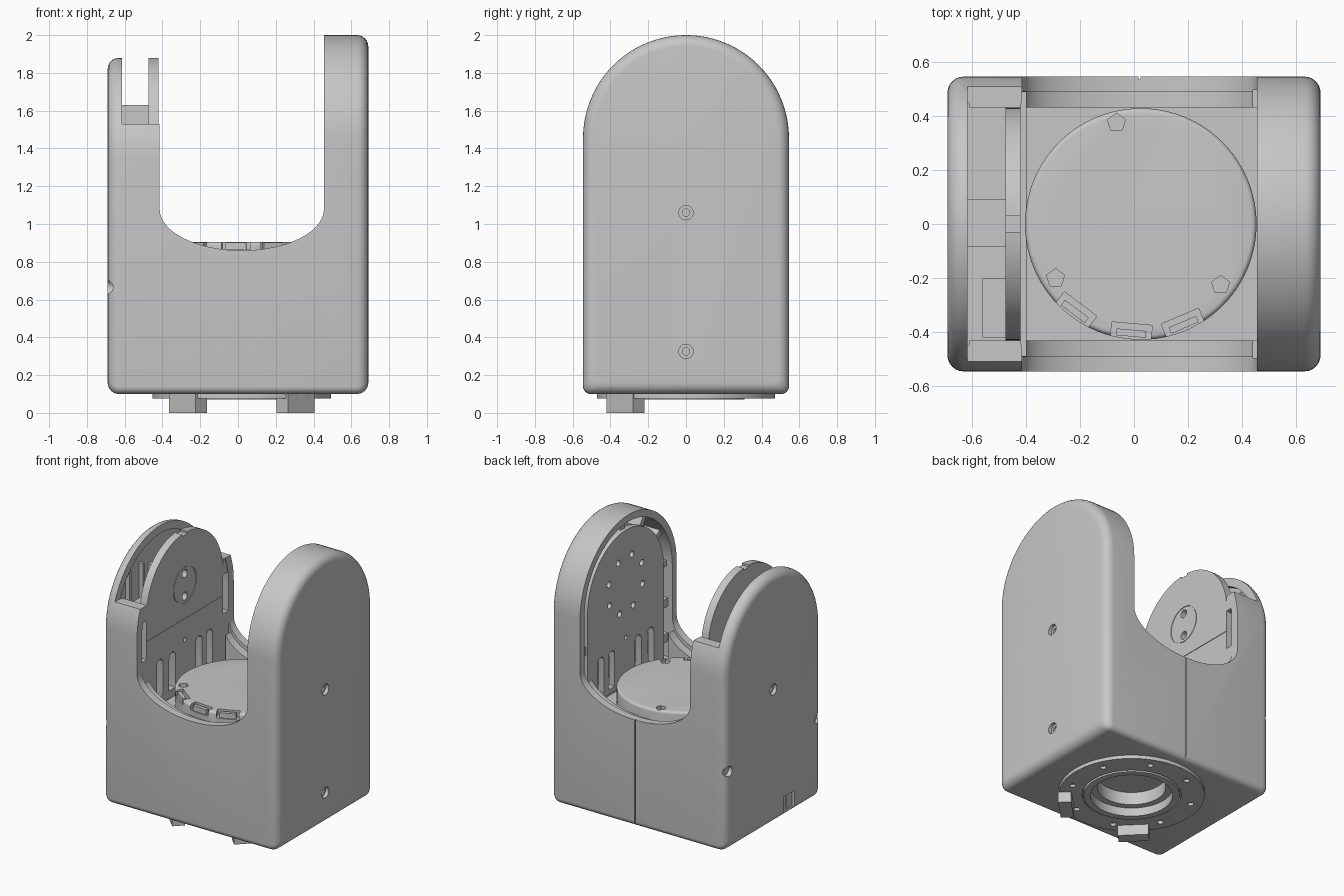
import bpy, bmesh
from math import pi, sin, cos, radians
from mathutils import Matrix, Vector

if "Cube" in bpy.data.objects:
    bpy.data.objects.remove(bpy.data.objects["Cube"], do_unlink=True)

grey = bpy.data.materials.new("plain grey")
grey.use_nodes = True
colour = (0.57, 0.57, 0.57, 1)
grey.diffuse_color = colour
grey.node_tree.nodes["Principled BSDF"].inputs["Base Color"].default_value = colour


def finish(name, bm):
    bmesh.ops.recalc_face_normals(bm, faces=bm.faces)
    me = bpy.data.meshes.new(name)
    bm.to_mesh(me)
    bm.free()
    me.materials.append(grey)
    ob = bpy.data.objects.new(name, me)
    bpy.context.collection.objects.link(ob)
    return ob


def loft(name, rings):
    """Closed solid through a list of equal-length rings of 3D points."""
    bm = bmesh.new()
    loops = [[bm.verts.new(p) for p in ring] for ring in rings]
    bm.faces.new(loops[0])
    bm.faces.new(loops[-1])
    n = len(loops[0])
    for lo, hi in zip(loops, loops[1:]):
        for i in range(n):
            j = (i + 1) % n
            bm.faces.new((lo[i], lo[j], hi[j], hi[i]))
    return finish(name, bm)


def prism(name, pts, axis, a, b):
    """Extrude an outline along x (points are y, z) or y (points are x, z)."""
    if axis == "x":
        return loft(name, [[(d, p[0], p[1]) for p in pts] for d in (a, b)])
    return loft(name, [[(p[0], d, p[1]) for p in pts] for d in (a, b)])


def box(name, x, y, z):
    return prism(name, [(y[0], z[0]), (y[1], z[0]), (y[1], z[1]), (y[0], z[1])], "x", *x)


def bar(name, centre, size, turn):
    bm = bmesh.new()
    m = Matrix.Translation(centre) @ Matrix.Rotation(turn, 4, "Z") @ Matrix.Diagonal((*size, 1))
    bmesh.ops.create_cube(bm, size=1, matrix=m)
    return finish(name, bm)


def cyl(name, centre, r, depth, axis="z", sides=64, bevel=0):
    bm = bmesh.new()
    rot = Matrix.Rotation(pi / 2, 4, "Y") if axis == "x" else Matrix()
    bmesh.ops.create_cone(bm, cap_ends=True, segments=sides, radius1=r, radius2=r, depth=depth)
    if bevel:
        top = [e for e in bm.edges if all(v.co.z > 0 for v in e.verts)]
        bmesh.ops.bevel(bm, geom=top, offset=bevel, segments=4, affect="EDGES", profile=0.5)
    bm.transform(Matrix.Translation(centre) @ rot)
    return finish(name, bm)


def cut(target, *cutters):
    """Subtract each cutter in turn; a cut that would leave nothing is undone."""
    for c in cutters:
        before = target.data.copy()
        m = target.modifiers.new("cut", "BOOLEAN")
        m.operation, m.solver, m.object = "DIFFERENCE", "EXACT", c
        bpy.context.view_layer.objects.active = target
        bpy.ops.object.modifier_apply(modifier=m.name)
        if len(target.data.polygons) < 4:
            target.data = before
        bpy.data.objects.remove(c, do_unlink=True)


def arc(cx, cz, rx, rz, a0, a1, n):
    steps = [radians(a0 + (a1 - a0) * i / n) for i in range(n + 1)]
    return [(cx + rx * cos(t), cz + rz * sin(t)) for t in steps]


def arch(r, cz, z0, foot=0.0):
    """Round-topped outline, optionally with rounded bottom corners."""
    pts = arc(0, cz, r, r, 0, 180, 48)
    if foot:
        w = r - foot
        return pts + arc(-w, z0 + foot, foot, foot, 180, 270, 6) + arc(w, z0 + foot, foot, foot, 270, 360, 6)
    return pts + [(-r, z0), (r, z0)]


def saddle(drop=0.0):
    """U-shaped opening between the two towers."""
    return [(0.455, 2.2), (-0.415, 2.2)] + arc(0.02, 1.08 - drop, 0.435, 0.22, 180, 360, 40)


MID, W, DECK, ROUND = 0.02, 0.545, 0.78, 0.06


def half_shell(name, cz, x_out):
    """Arched block from the middle seam to a rounded outer side."""
    s = 1 if x_out > 0 else -1
    steps = [(MID, 0)]
    for i in range(7):
        t = radians(15 * i)
        steps.append((x_out - s * ROUND * (1 - sin(t)), ROUND * (1 - cos(t))))
    return loft(name, [[(x, y, z) for y, z in arch(W - d, cz, 0.1 + d, 0.04)] for x, d in steps])


# Outer shells: tall tower half and short tower half
tall = half_shell("tall_tower_shell", 1.455, 0.69)
short = half_shell("short_tower_shell", 1.335, -0.69)
for shell in (tall, short):
    cut(shell,
        prism("saddle_cutter", saddle(), "y", -0.7, 0.7),
        prism("step_cutter", saddle(0.03), "y", -0.49, 0.49),
        box("well_cutter", (-0.43, 0.47), (-0.43, 0.43), (DECK, 1.4)),
        cyl("bottom_cutter", (MID, 0, 0.1), 0.3, 0.3),
        box("seam_cutter", (MID - 0.004, MID + 0.004), (0.535, 0.6), (0.05, 0.95)))
cut(tall, prism("tall_pocket", arch(0.495, 1.455, DECK + 0.01), "x", 0.44, 0.62))
cut(short,
    box("top_cutter", (-0.615, 0.1), (-0.7, 0.7), (1.53, 2.2)),
    prism("short_pocket", arch(0.488, 1.335, 0.6), "x", -0.65, -0.4))

# Countersunk screw holes in the outer sides
for shell, x in ((tall, 0.69), (short, -0.69)):
    for z in (1.06, 0.325):
        cut(shell, cyl("screw_cutter", (x, 0, z), 0.038, 0.05, "x", sides=24),
            cyl("bore_cutter", (x, 0, z), 0.02, 0.3, "x", sides=16))
for y in (-0.5, 0.5):
    cut(short, cyl("corner_cutter", (-0.69, y, 0.665), 0.036, 0.06, "x", sides=24))
cut(short, box("port_cutter", (-0.75, -0.67), (-0.24, -0.12), (0.13, 0.25)))
box("port_insert", (-0.675, -0.66), (-0.22, -0.17), (0.14, 0.24))

# Tall tower mounting plate with a ring of holes
tall_plate = prism("tall_mount_plate", arch(0.43, 1.455, DECK), "x", 0.475, 0.52)
for i in range(8):
    t = radians(20 + 45 * i)
    cut(tall_plate, cyl("hole_cutter", (0.5, 0.2 * cos(t), 1.5 + 0.2 * sin(t)), 0.022, 0.2, "x", sides=16))
# Ribs holding the plate to the rim
for i in range(7):
    t = radians(30 * i)
    rib = prism("plate_rib", [(0.42, -0.02), (0.505, -0.02), (0.505, 0.02), (0.42, 0.02)], "x", 0.5, 0.62)
    rib.data.transform(Matrix.Translation((0, 0, 1.455)) @ Matrix.Rotation(t, 4, "X"))
for s in (-1, 1):
    for z in (0.9, 1.15):
        box("side_rib", (0.49, 0.62), sorted((s * 0.42, s * 0.5)), (z, z + 0.06))

# Short tower inner plate with hub and seam
short_plate = prism("short_mount_plate", arch(0.43, 1.45, DECK - 0.1), "x", -0.475, -0.42)
cut(short_plate, box("line_cutter", (-0.424, -0.4), (-0.5, 0.5), (1.267, 1.273)),
    box("notch_cutter", (-0.5, -0.4), (-0.03, 0.03), (1.865, 1.95)))
hub_groove = cyl("groove_cutter", (-0.42, 0, 1.51), 0.13, 0.01, "x")
cut(hub_groove, cyl("groove_core", (-0.42, 0, 1.51), 0.125, 0.1, "x"))
cut(short_plate, hub_groove)
for z in (1.43, 1.59):
    cut(short_plate, cyl("hub_cutter", (-0.42, 0, z), 0.028, 0.08, "x", sides=20))

# Arched slots low on both plates
for plate, x in ((short_plate, -0.45), (tall_plate, 0.5)):
    for y in (-0.28, -0.14, 0.16, 0.28):
        slot = arc(y, 1.05, 0.035, 0.035, 0, 180, 8) + [(y - 0.035, 0.82), (y + 0.035, 0.82)]
        cut(plate, prism("slot_cutter", slot, "x", x - 0.1, x + 0.1))
    cut(plate, cyl("pin_cutter", (x, 0, 1.12), 0.015, 0.2, "x", sides=12))

# Bracing between the short tower's plates
box("centre_bracket", (-0.655, -0.47), (-0.085, 0.09), (1.2, 1.63))
box("front_shelf", (-0.56, -0.47), (-0.42, -0.2), (1.3, 1.5))
for s in (-1, 1):
    for y in (0.17, 0.32):
        box("upright_rib", (-0.655, -0.617), sorted((s * y, s * (y + 0.02))), (0.62, 1.68))
    box("corner_block", (-0.61, -0.418), sorted((s * 0.43, s * 0.5)), (1.42, 1.528))
    box("slot_wall", (-0.6, -0.5), sorted((s * 0.43, s * 0.5)), (0.62, 1.45))
    box("lower_post", (-0.51, -0.418), sorted((s * 0.43, s * 0.5)), (0.62, 1.14))

# Turntable disc with rim notches and screw recesses
disc = cyl("turntable_disc", (0.025, 0, 0.835), 0.428, 0.14, sides=96, bevel=0.018)
for deg in (-127, -95, -67):
    t = radians(deg)
    spot = Vector((0.025 + 0.405 * cos(t), 0.405 * sin(t), 0.9))
    cut(disc, bar("notch_cutter", spot, (0.07, 0.15, 0.07), t))
    bar("rim_clip", spot - Vector((0, 0, 0.02)), (0.025, 0.11, 0.045), t)
for x, y in ((-0.29, -0.2), (0.32, -0.225), (-0.065, 0.375)):
    cut(disc, cyl("recess_cutter", (x, y, 0.9), 0.035, 0.05, sides=5))


# Base bearing: flange, inner ring and cap
def ring(name, r_out, r_in, z0, z1):
    ob = cyl(name, (MID, 0, (z0 + z1) / 2), r_out, z1 - z0, sides=96)
    cut(ob, cyl("ring_cutter", (MID, 0, (z0 + z1) / 2), r_in, 1, sides=96))
    return ob


flange = ring("base_flange", 0.472, 0.32, 0.075, 0.102)
for i in range(8):
    t = radians(22.5 + 45 * i)
    cut(flange, cyl("bolt_cutter", (MID + 0.4 * cos(t), 0.4 * sin(t), 0.08), 0.02, 0.03, sides=16))
ring("bearing_outer", 0.31, 0.265, 0.07, 0.2)
ring("bearing_inner", 0.265, 0.22, 0.13, 0.24)
cyl("bearing_cap", (MID, 0, 0.235), 0.29, 0.03)

# Two bar feet, set diagonally at the front
for s in (-1, 1):
    bar("front_foot", (MID + s * 0.285, -0.32, 0.05), (0.2, 0.085, 0.1), s * pi / 4)

# Smooth shading with sharp edges kept
for ob in bpy.context.scene.objects:
    if ob.type == "MESH":
        bpy.ops.object.select_all(action="DESELECT")
        ob.select_set(True)
        bpy.context.view_layer.objects.active = ob
        bpy.ops.object.shade_smooth_by_angle(angle=radians(30))
